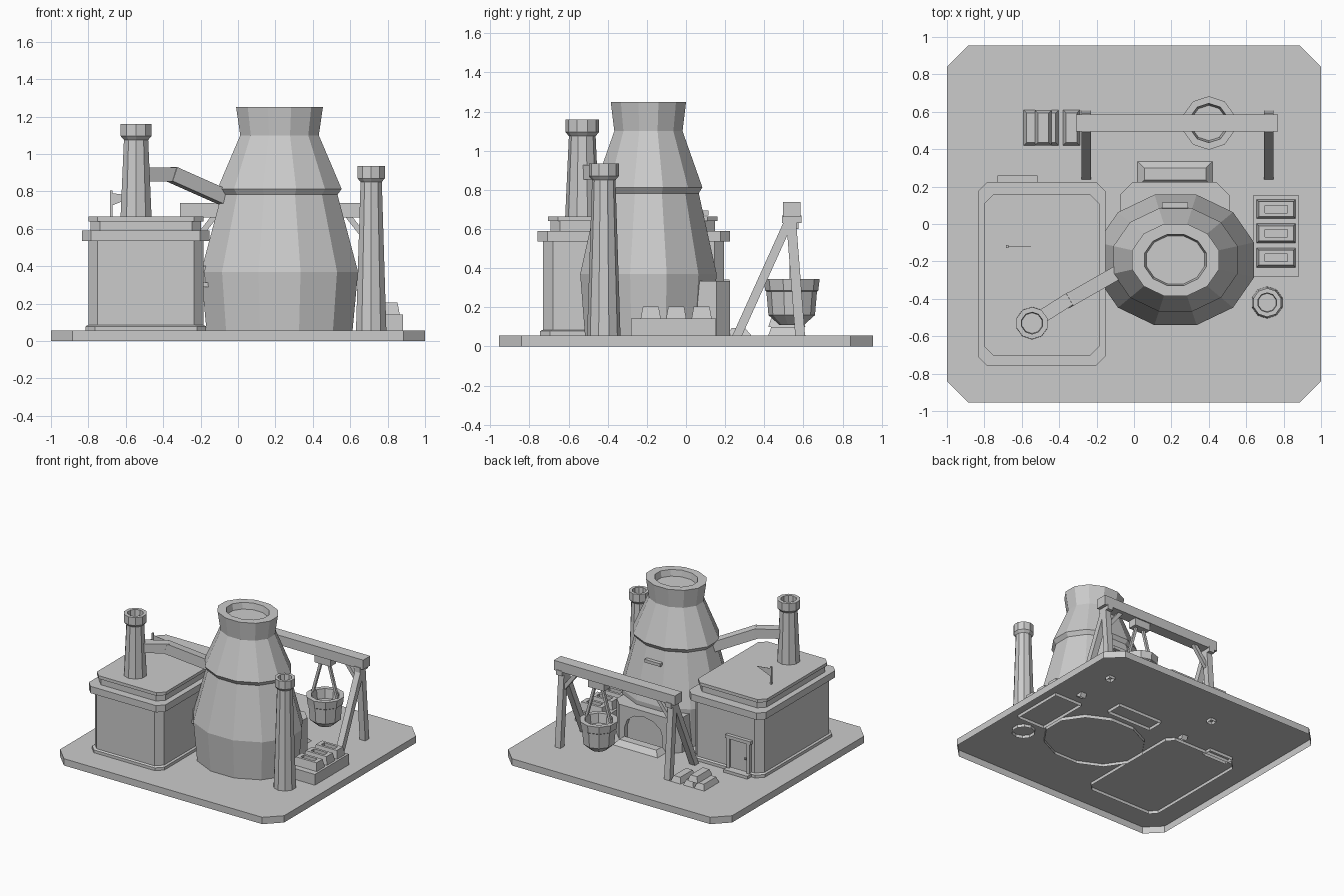
import bpy, bmesh, math
from mathutils import Vector

cube = bpy.data.objects.get("Cube")
if cube:
    bpy.data.objects.remove(cube)

grey = bpy.data.materials.new("stone grey")
grey.use_nodes = True
colour = (0.6, 0.6, 0.6, 1)
grey.diffuse_color = colour
grey.node_tree.nodes["Principled BSDF"].inputs["Base Color"].default_value = colour

GROUND = 0.055  # top of the slab
SUNK = 0.03     # open feet of parts set into the hollow slab


def loft(name, rings):
    """Skin a stack of matching rings; feet below the ground level stay open."""
    bm = bmesh.new()
    loops = [[bm.verts.new(p) for p in ring] for ring in rings]
    for a, b in zip(loops, loops[1:]):
        for i in range(len(a)):
            j = (i + 1) % len(a)
            bm.faces.new((a[i], a[j], b[j], b[i]))
    if max(p[2] for p in rings[0]) >= GROUND:
        bm.faces.new(loops[0][::-1])
    bm.faces.new(loops[-1])
    bmesh.ops.recalc_face_normals(bm, faces=bm.faces)
    mesh = bpy.data.meshes.new(name)
    bm.to_mesh(mesh)
    bm.free()
    mesh.materials.append(grey)
    obj = bpy.data.objects.new(name, mesh)
    bpy.context.scene.collection.objects.link(obj)
    return obj


def turned(name, x, y, profile, sides, squash=1):
    """Faceted round part from (radius to the flats, height) pairs."""
    k = 1 / math.cos(math.pi / sides)
    angles = [2 * math.pi * (i + 0.5) / sides for i in range(sides)]
    return loft(name, [[(x + r * k * math.cos(a), y + r * k * squash * math.sin(a), z)
                        for a in angles] for r, z in profile])


def block(name, x, y, levels, cut=0):
    """Box over x and y ranges; levels are (height, inset), cut trims the corners."""
    rings = []
    for z, inset in levels:
        x0, x1, y0, y1 = x[0] + inset, x[1] - inset, y[0] + inset, y[1] - inset
        if cut:
            ring = [(x0 + cut, y0), (x1 - cut, y0), (x1, y0 + cut), (x1, y1 - cut),
                    (x1 - cut, y1), (x0 + cut, y1), (x0, y1 - cut), (x0, y0 + cut)]
        else:
            ring = [(x0, y0), (x1, y0), (x1, y1), (x0, y1)]
        rings.append([(px, py, z) for px, py in ring])
    return loft(name, rings)


def box(name, x, y, z, cut=0):
    return block(name, x, y, [(z[0], 0), (z[1], 0)], cut)


def bar(name, start, end, width, height, up=(0, 0, 1)):
    """Straight rectangular bar between two points."""
    a, b = Vector(start), Vector(end)
    d = (b - a).normalized()
    side = d.cross(Vector(up)).normalized()
    top = side.cross(d)
    return loft(name, [[p + side * width / 2 * s + top * height / 2 * t
                        for s, t in ((-1, -1), (1, -1), (1, 1), (-1, 1))] for p in (a, b)])


def cut_out(target, cutter):
    mod = target.modifiers.new("Cut", 'BOOLEAN')
    mod.operation = 'DIFFERENCE'
    mod.solver = 'EXACT'
    mod.object = cutter
    cutter.hide_render = True
    cutter.hide_viewport = True


# Hollow slab, open underneath
box("ground_slab", (-1, 1), (-0.955, 0.955), (0, GROUND), 0.115)

# Bottle-shaped kiln with a collar and a shallow open top
turned("kiln", 0.222, -0.192,
       [(0.388, SUNK), (0.42, 0.37), (0.31, 0.782), (0.332, 0.813),
        (0.21, 1.1), (0.232, 1.25), (0.165, 1.25), (0.155, 1.2)], 12, 0.83)
box("kiln_ledge", (0.15, 0.29), (0, 0.115), (0.67, 0.695))

# Arched furnace mouth behind the kiln
portal = box("furnace_portal", (-0.075, 0.51), (-0.1, 0.225), (GROUND, 0.335), 0.07)
half, spring = 0.17, 0.165
arch = [(-half, GROUND + 0.01), (half, GROUND + 0.01)]
arch += [(half * math.cos(a), spring + 0.125 * math.sin(a))
         for a in (math.pi * i / 6 for i in range(7))]
cutter = loft("arch_cutter", [[(0.22 + x, y, z) for x, z in arch] for y in (0.19, 0.3)])
cut_out(portal, cutter)
block("furnace_hearth", (0.02, 0.42), (0.2, 0.335),
      [(SUNK, 0), (GROUND, 0), (0.095, 0.035)])

# Workshop building
hx, hy = (-0.8, -0.185), (-0.73, 0.195)
block("house_plinth", (-0.815, -0.17), (-0.745, 0.21),
      [(SUNK, 0), (0.078, 0), (0.085, 0.012)], 0.05)
box("house_walls", hx, hy, (GROUND, 0.55), 0.05)
box("house_eave", (-0.835, -0.152), (-0.758, 0.225), (0.535, 0.59), 0.05)
block("house_roof", hx, (-0.705, 0.16),
      [(0.59, 0.012), (0.64, 0.012), (0.64, 0), (0.665, 0)], 0.05)

# Back door with frame, step and knob
for x in (-0.72, -0.54):
    box("door_post", (x, x + 0.025), (0.18, 0.22), (GROUND, 0.325))
box("door_lintel", (-0.73, -0.505), (0.18, 0.223), (0.315, 0.342))
box("door_panel", (-0.7, -0.535), (0.18, 0.205), (GROUND, 0.32))
box("door_knob", (-0.685, -0.67), (0.2, 0.218), (0.18, 0.195))
box("door_step", (-0.73, -0.515), (0.18, 0.26), (SUNK, 0.078))

# Side window
box("window_frame", (-0.2, -0.17), (-0.31, -0.09), (0.31, 0.4))
box("window_sill", (-0.2, -0.152), (-0.33, -0.07), (0.29, 0.312))

# Roof pennant
box("pennant_pole", (-0.685, -0.67), (-0.127, -0.112), (0.66, 0.805))
loft("pennant", [[(-0.672, y, 0.725), (-0.55, y, 0.775), (-0.672, y, 0.79)]
                 for y in (-0.121, -0.118)])


def chimney(name, x, y, foot, top, base_r, neck_r, cap_r):
    turned(name, x, y, [(base_r, foot), (neck_r, top - 0.085), (cap_r, top - 0.065),
                        (cap_r, top), (cap_r * 0.68, top), (cap_r * 0.64, top - 0.05)], 10)


chimney("roof_chimney", -0.545, -0.53, 0.66, 1.16, 0.083, 0.065, 0.082)
chimney("ground_chimney", 0.712, -0.42, SUNK, 0.935, 0.082, 0.057, 0.073)

# Flue joining chimney and kiln
bar("flue_stub", (-0.54, -0.525, 0.89), (-0.335, -0.395, 0.89), 0.072, 0.075)
bar("flue", (-0.355, -0.412, 0.892), (0.05, -0.18, 0.712), 0.075, 0.08)

# Hoist frame
box("hoist_beam", (-0.31, 0.77), (0.495, 0.585), (0.66, 0.738))
for x, inward in ((-0.255, 1), (0.72, -1)):
    box("hoist_head", (x - 0.025, x + 0.025), (0.49, 0.59), (0.63, 0.67))
    bar("hoist_strut", (x, 0.25, SUNK), (x, 0.53, 0.65), 0.05, 0.045, (0, 1, 0))
    bar("hoist_leg", (x, 0.585, SUNK), (x, 0.535, 0.67), 0.05, 0.05, (0, 1, 0))
    bar("hoist_brace", (x, 0.54, 0.5), (x + inward * 0.14, 0.54, 0.68),
        0.03, 0.03, (0, 1, 0))

# Hanging ladle
px, py = 0.4, 0.54
box("ladle_hanger", (px - 0.07, px + 0.07), (py - 0.035, py + 0.035), (0.6, 0.665))
for s in (-1, 1):
    bar("ladle_rod", (px + s * 0.03, py, 0.62), (px + s * 0.115, py, 0.32),
        0.02, 0.02, (0, 1, 0))
turned("ladle", px, py,
       [(0.06, 0.11), (0.113, 0.16), (0.123, 0.28), (0.129, 0.285), (0.136, 0.345),
        (0.1, 0.345), (0.09, 0.27)], 10)


def ingot(name, x, y, z, height=0.045):
    block(name, x, y, [(z, 0), (z + height, 0.016)])


# Ingot pile
for x in (-0.59, -0.493, -0.38):
    ingot("ingot", (x, x + 0.09), (0.42, 0.61), GROUND)
ingot("top_ingot", (-0.53, -0.44), (0.42, 0.61), GROUND + 0.045)

# Casting table with three moulds
box("casting_table", (0.635, 0.882), (-0.28, 0.152), (SUNK, 0.142))
for y in (-0.18, -0.05, 0.08):
    mould = block("mould", (0.655, 0.865), (y - 0.052, y + 0.052),
                  [(0.14, 0), (0.205, 0.012)])
    slot = box("mould_cutter", (0.7, 0.82), (y - 0.02, y + 0.02), (0.17, 0.3))
    cut_out(mould, slot)
